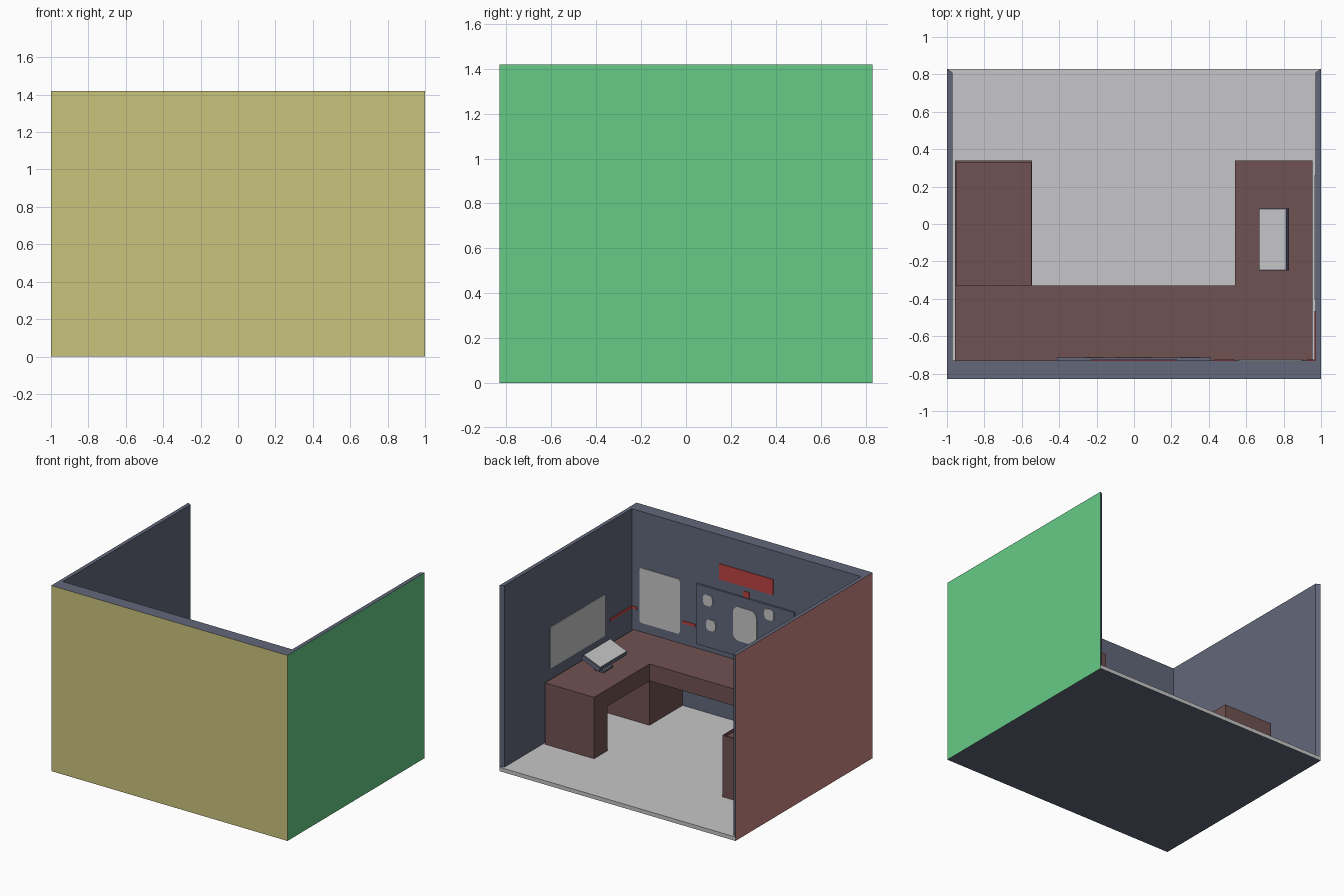
import bpy, bmesh, math
from mathutils import Matrix

if "Cube" in bpy.data.objects:
    bpy.data.objects.remove(bpy.data.objects["Cube"])


def material(name, hexcode):
    m = bpy.data.materials.new(name)
    rgb = [int(hexcode[i:i + 2], 16) / 255 for i in (0, 2, 4)]
    lin = [c / 12.92 if c < 0.04045 else ((c + 0.055) / 1.055) ** 2.4 for c in rgb]
    m.diffuse_color = (*lin, 1)
    m.use_nodes = True
    m.node_tree.nodes["Principled BSDF"].inputs["Base Color"].default_value = m.diffuse_color
    return m


SLATE = material("slate", "62677a")
GREY = material("light_grey", "c6c6c8")
BROWN = material("brown", "715252")
RED = material("red", "be4343")
YELLOW = material("yellow", "cac37c")
GREEN = material("green", "66ca86")
ROSE = material("rose", "ca8681")


def prism(name, pts, z0, z1, *mats):
    """Extrude a footprint polygon upwards."""
    bm = bmesh.new()
    face = bm.faces.new([bm.verts.new((x, y, z0)) for x, y in pts])
    up = bmesh.ops.extrude_face_region(bm, geom=[face])["geom"]
    bmesh.ops.translate(bm, vec=(0, 0, z1 - z0),
                        verts=[v for v in up if isinstance(v, bmesh.types.BMVert)])
    bmesh.ops.recalc_face_normals(bm, faces=bm.faces)
    me = bpy.data.meshes.new(name)
    bm.to_mesh(me)
    bm.free()
    for m in mats:
        me.materials.append(m)
    ob = bpy.data.objects.new(name, me)
    bpy.context.collection.objects.link(ob)
    return ob


def box(name, x0, x1, y0, y1, z0, z1, mat):
    return prism(name, [(x0, y0), (x1, y0), (x1, y1), (x0, y1)], z0, z1, mat)


def rounded(name, x, z, w, h, r, mat, y):
    """Thin rounded plate facing +y, centred on x, z."""
    pts = []
    for i, (sx, sz) in enumerate([(1, 1), (-1, 1), (-1, -1), (1, -1)]):
        for k in range(4):
            a = math.radians(90 * i + 30 * k)
            pts.append((sx * (w / 2 - r) + r * math.cos(a),
                        sz * (h / 2 - r) + r * math.sin(a)))
    ob = prism(name, pts, 0, 0.005, mat)
    ob.data.transform(Matrix.Translation((x, y, z)) @ Matrix.Rotation(math.radians(-90), 4, 'X'))
    return ob


# Room shell: each outer face has its own colour
shell = prism("room_walls",
              [(-1, -.83), (1, -.83), (1, .83), (.97, .81), (.97, -.73),
               (-.97, -.73), (-.97, .81), (-1, .83)],
              0, 1.42, SLATE, YELLOW, GREEN, ROSE)
for p in shell.data.polygons:
    c, n = p.center, p.normal
    if n.y < -.9 and c.y < -.82:
        p.material_index = 1
    elif n.x > .9 and c.x > .99:
        p.material_index = 2
    elif n.x < -.9 and c.x < -.99:
        p.material_index = 3

# Floor, dark underneath
floor = prism("floor", [(-.97, -.73), (.97, -.73), (.97, .81), (1, .83), (-1, .83), (-.97, .81)],
              0, .03, GREY, SLATE)
for p in floor.data.polygons:
    if p.normal.z < -.9:
        p.material_index = 1

# Desk: L-shaped top with supports
prism("desk_top", [(-.957, -.73), (.955, -.73), (.955, .34), (.54, .34), (.54, -.33), (-.957, -.33)],
      .37, .5, BROWN)
box("right_end_support", .54, .955, .18, .34, .03, .37, BROWN)
box("right_corner_support", .54, .955, -.73, -.33, .03, .37, BROWN)
box("left_corner_support", -.957, -.545, -.73, -.33, .03, .37, BROWN)

# Left cabinet with a slightly sunken top
box("left_cabinet", -.957, -.545, -.33, .34, .03, .48, BROWN)
box("cabinet_rim_back", -.957, -.545, .327, .34, .48, .5, BROWN)
box("cabinet_rim_outer", -.957, -.95, -.33, .327, .48, .5, BROWN)
box("cabinet_rim_inner", -.552, -.545, -.33, .327, .48, .5, BROWN)

# Tilted monitor on a small stand
tilt = (Matrix.Translation((.742, -.083, .62)) @ Matrix.Rotation(math.radians(-22), 4, 'Y'))
body = box("monitor_body", -.079, .079, -.165, .165, -.035, 0, SLATE)
screen = box("monitor_screen", -.074, .074, -.16, .16, 0, .004, GREY)
for ob in (body, screen):
    ob.data.transform(tilt)
box("monitor_neck", .735, .775, -.11, -.056, .5, .6, SLATE)
box("monitor_foot", .715, .795, -.14, -.026, .5, .515, SLATE)

# Pictures on the walls
box("side_picture", .965, .97, -.40, .26, .575, .89, GREY)
rounded("corner_picture", .73, .78, .34, .42, .015, GREY, -.73)

# Notice board with rounded notes
box("notice_board", -.413, .413, -.73, -.715, .54, 1.0, SLATE)
rounded("large_note", 0, .79, .20, .26, .05, GREY, -.715)
for x, z in [(.314, .90), (.288, .715), (-.205, .93), (-.22, .72)]:
    rounded("small_note", x, z, .08, .085, .028, GREY, -.715)

# Red sign, its tab and the connecting stripes
box("red_sign", -.23, .23, -.73, -.725, 1.08, 1.2, RED)
box("sign_tab", -.025, .025, -.73, -.725, 1.0, 1.045, RED)
box("side_stripe", .965, .97, -.73, -.465, .66, .68, RED)
box("corner_stripe", .925, .965, -.73, -.725, .66, .68, RED)
box("middle_stripe", .43, .54, -.73, -.725, .66, .68, RED)
